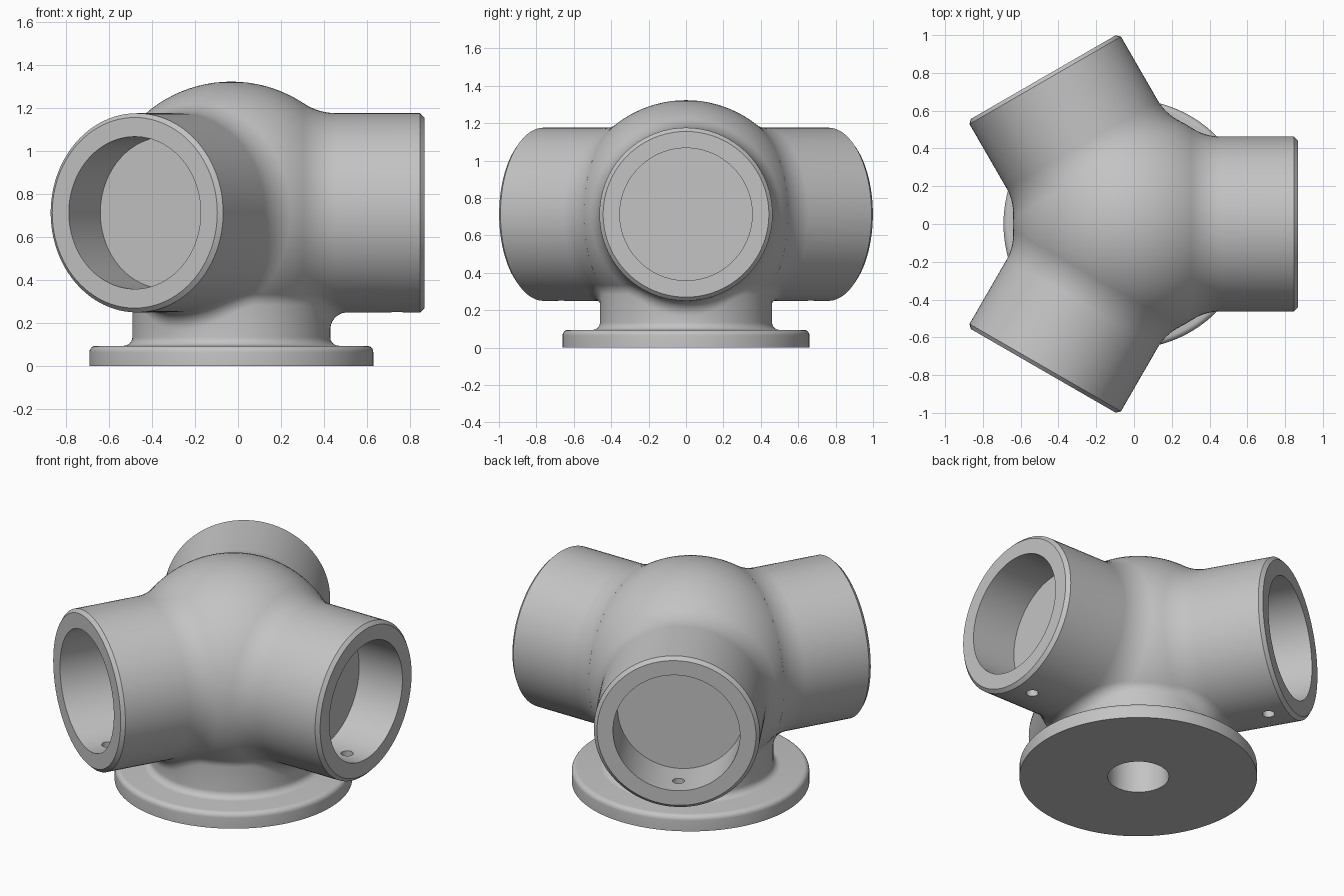
import bpy, bmesh, math
from mathutils import Matrix, Vector

if "Cube" in bpy.data.objects:
    bpy.data.objects.remove(bpy.data.objects["Cube"])

CX, CZ = -0.031, 0.713            # hub centre
BALL, TUBE, BLEND = 0.61, 0.463, 0.28
LENGTH, BORE, BORE_END = 0.898, 0.354, 0.605
NECK, NECK_FILLET = 0.46, 0.08
SEG = 96
ARM_ANGLES = [math.radians(a) for a in (0, 120, 240)]

# centre of the fillet circle that joins ball and tube, as (radius, along)
FR = TUBE + BLEND
FA = math.sqrt((BALL + BLEND) ** 2 - FR ** 2)
TILT = math.atan2(FR, FA)

grey = bpy.data.materials.new("plain_grey")
grey.use_nodes = True
colour = (0.55, 0.55, 0.55, 1)
grey.diffuse_color = colour
grey.node_tree.nodes["Principled BSDF"].inputs["Base Color"].default_value = colour


def make_object(name, bm, matrix=Matrix()):
    mesh = bpy.data.meshes.new(name)
    bm.to_mesh(mesh)
    bm.free()
    mesh.transform(matrix)
    mesh.materials.append(grey)
    obj = bpy.data.objects.new(name, mesh)
    bpy.context.collection.objects.link(obj)
    return obj


def select(obj):
    bpy.ops.object.select_all(action='DESELECT')
    obj.select_set(True)
    bpy.context.view_layer.objects.active = obj


def smooth(obj):
    select(obj)
    bpy.ops.object.shade_smooth_by_angle(angle=math.radians(30))


def skin(columns):
    """Closed turn of point columns, one column per angle."""
    bm = bmesh.new()
    cols = [[bm.verts.new(p) for p in col] for col in columns]
    for i, a in enumerate(cols):
        b = cols[(i + 1) % len(cols)]
        for j in range(len(a) - 1):
            bm.faces.new((a[j], b[j], b[j + 1], a[j + 1]))
    bmesh.ops.remove_doubles(bm, verts=bm.verts, dist=1e-5)
    return bm


def turned(profile, phi):
    return [Vector((r * math.cos(phi), r * math.sin(phi), z)) for r, z in profile]


def arc(cr, cz, radius, start, end, steps):
    angles = [start + (end - start) * k / steps for k in range(steps + 1)]
    return [(cr + radius * math.cos(t), cz + radius * math.sin(t)) for t in angles]


def body_distance(p):
    """Signed distance from the ball with its three blended tubes."""
    best = p.length - BALL
    for t in ARM_ANGLES:
        along = p.x * math.cos(t) + p.y * math.sin(t)
        r = math.hypot(-p.x * math.sin(t) + p.y * math.cos(t), p.z)
        if along >= FA:
            best = min(best, r - TUBE)
        elif math.atan2(r, along) < TILT:
            best = min(best, BLEND - math.hypot(r - FR, along - FA))
    return best


# Central ball, open where the arms and the neck join it
bm = bmesh.new()
bmesh.ops.create_uvsphere(bm, u_segments=SEG, v_segments=SEG // 2, radius=BALL)
joins = [(Vector((math.cos(t), math.sin(t), 0)), 50) for t in ARM_ANGLES]
joins.append((Vector((0, 0, -1)), 40))
hidden = [f for f in bm.faces if any(
    f.calc_center_median().angle(d) < math.radians(a) for d, a in joins)]
bmesh.ops.delete(bm, geom=hidden, context='FACES')
smooth(make_object("hub_ball", bm, Matrix.Translation((CX, 0, CZ))))

# Three socket arms with a chamfered rim, a blind bore and a screw hole below
blend = arc(FR, FA, BLEND, -math.pi / 2 - TILT, -math.pi, 16)
blend = [(FR + BLEND * math.cos(t), FA + BLEND * math.sin(t)) for t in
         [math.pi * 1.5 - TILT + (TILT - math.pi / 2) * k / 16 for k in range(17)]]
arm_profile = [(0, blend[0][1])] + blend + [
    (TUBE, LENGTH - 0.02), (TUBE - 0.02, LENGTH), (BORE, LENGTH),
    (BORE, BORE_END), (0, BORE_END)]
for name, t in zip(("left_arm", "back_arm", "front_arm"), ARM_ANGLES):
    place = (Matrix.Translation((CX, 0, CZ)) @ Matrix.Rotation(t, 4, 'Z')
             @ Matrix.Rotation(math.pi / 2, 4, 'Y'))
    arm = make_object(name, skin(
        [turned(arm_profile, math.tau * i / SEG) for i in range(SEG)]), place)
    bm = bmesh.new()
    bmesh.ops.create_cone(bm, cap_ends=True, segments=24, radius1=0.034,
                          radius2=0.034, depth=0.24)
    cutter = make_object("screw_hole_cutter", bm, place
                         @ Matrix.Translation((0.42, 0, 0.77))
                         @ Matrix.Rotation(math.pi / 2, 4, 'Y'))
    cutter.hide_render = True
    mod = arm.modifiers.new("screw_hole", 'BOOLEAN')
    mod.operation, mod.solver, mod.object = 'DIFFERENCE', 'EXACT', cutter
    select(arm)
    bpy.ops.object.modifier_apply(modifier=mod.name)
    bpy.data.objects.remove(cutter)
    smooth(arm)

# Round flange with a blind hole, and a neck filleted into the body
flange = [(0, 0.36), (0.17, 0.36), (0.17, 0), (0.66, 0)]
flange += arc(0.63, 0.065, 0.03, 0, math.pi / 2, 6)
flange += arc(NECK + 0.04, 0.135, 0.04, math.pi * 1.5, math.pi, 6)


def neck_column(phi):
    out = Vector((math.cos(phi), math.sin(phi), 0))
    low, high = -CZ, -0.1
    for _ in range(40):           # rest a ball against both neck and body
        mid = (low + high) / 2
        c = out * (NECK + NECK_FILLET) + Vector((0, 0, mid))
        if body_distance(c) > NECK_FILLET:
            low = mid
        else:
            high = mid
    e = 1e-4
    toward = -Vector([body_distance(c + e * Vector(a)) - body_distance(c - e * Vector(a))
                      for a in ((1, 0, 0), (0, 1, 0), (0, 0, 1))]).normalized()
    c.z += CZ
    fillet = [c + NECK_FILLET * (-out).slerp(toward, k / 10) for k in range(11)]
    return turned(flange, phi) + fillet


columns = [neck_column(math.tau * i / (SEG * 2)) for i in range(SEG * 2)]
smooth(make_object("base_flange_and_neck", skin(columns), Matrix.Translation((CX, 0, 0))))
